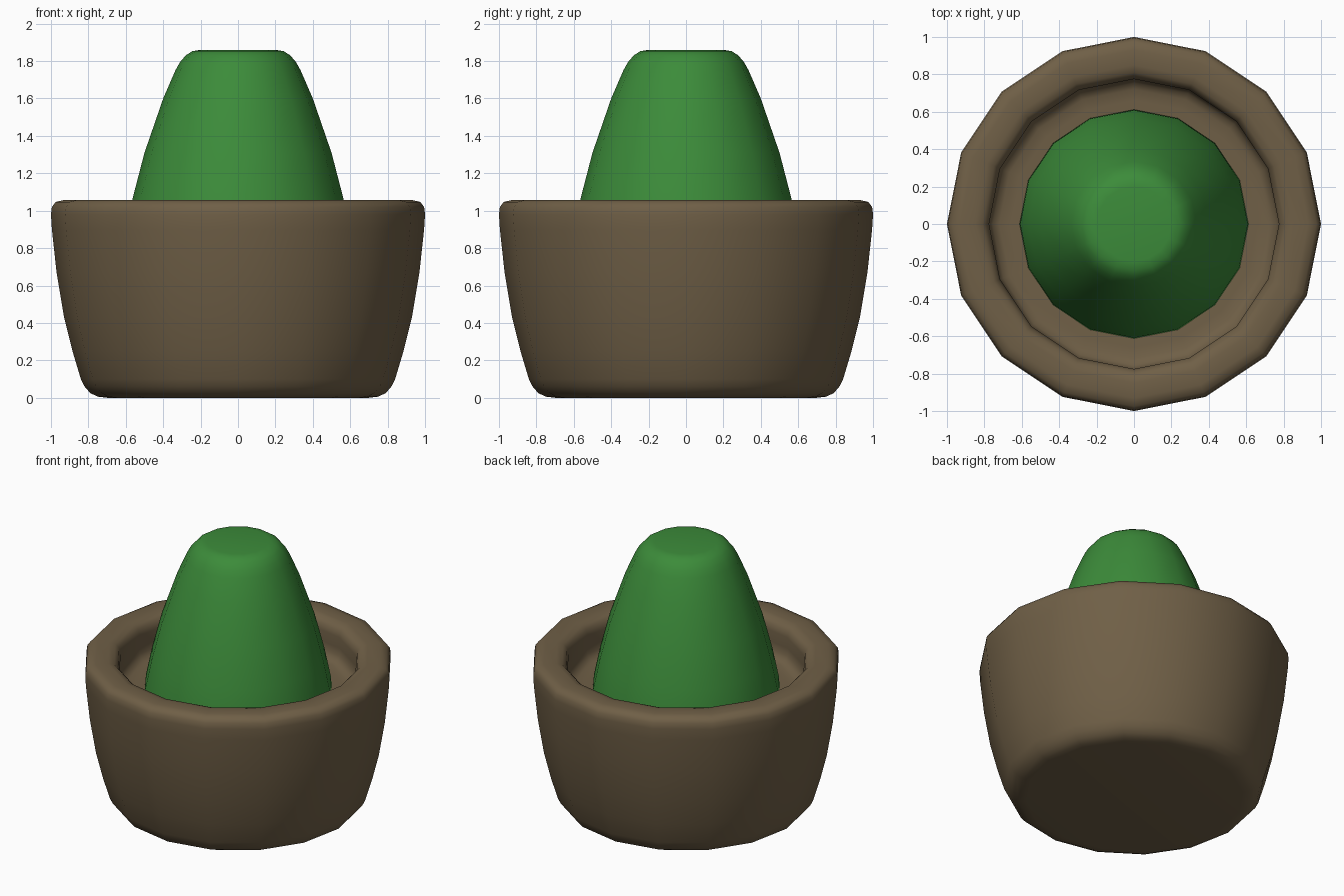
import bpy, bmesh, math

if "Cube" in bpy.data.objects:
    bpy.data.objects.remove(bpy.data.objects["Cube"])

SIDES = 16


def material(name, color):
    m = bpy.data.materials.new(name)
    m.diffuse_color = (*color, 1)
    m.use_nodes = True
    m.node_tree.nodes["Principled BSDF"].inputs["Base Color"].default_value = m.diffuse_color
    return m


def lathe(name, profile, mat):
    """Revolve an (r, z) profile about z, closing both ends with flat caps."""
    bm = bmesh.new()
    rings = []
    for r, z in profile:
        rings.append([bm.verts.new((r * math.cos(2 * math.pi * i / SIDES),
                                    r * math.sin(2 * math.pi * i / SIDES), z))
                      for i in range(SIDES)])
    for a, b in zip(rings, rings[1:]):
        for i in range(SIDES):
            j = (i + 1) % SIDES
            bm.faces.new((a[i], a[j], b[j], b[i]))
    bm.faces.new(rings[0][::-1])
    bm.faces.new(rings[-1])
    bmesh.ops.recalc_face_normals(bm, faces=bm.faces)
    for f in bm.faces:
        f.smooth = True
    me = bpy.data.meshes.new(name)
    bm.to_mesh(me)
    bm.free()
    me.materials.append(mat)
    ob = bpy.data.objects.new(name, me)
    bpy.context.collection.objects.link(ob)
    return ob


brown = material("clay", (0.16, 0.115, 0.062))
green = material("plant_green", (0.045, 0.26, 0.042))

# Pot: rounded base, bulging wall, rounded rim, and the recessed soil inside
lathe("pot", [
    (0.70, 0.0), (0.75, 0.006), (0.79, 0.025), (0.82, 0.06), (0.84, 0.10),
    (0.885, 0.25), (0.93, 0.43), (0.97, 0.67), (0.995, 0.90), (1.0, 0.98),
    (0.995, 1.02), (0.975, 1.047), (0.93, 1.057),
    (0.85, 1.057), (0.81, 1.047), (0.785, 1.02), (0.775, 0.98),
    (0.78, 0.90), (0.775, 0.85), (0.755, 0.815), (0.72, 0.80), (0.66, 0.795),
], brown)

# Cactus: domed cone with a softly rounded flat top
lathe("cactus", [
    (0.613, 0.78), (0.608, 0.85), (0.565, 1.06), (0.50, 1.31), (0.40, 1.60),
    (0.335, 1.75), (0.31, 1.795), (0.28, 1.83), (0.245, 1.853), (0.20, 1.86),
], green)
